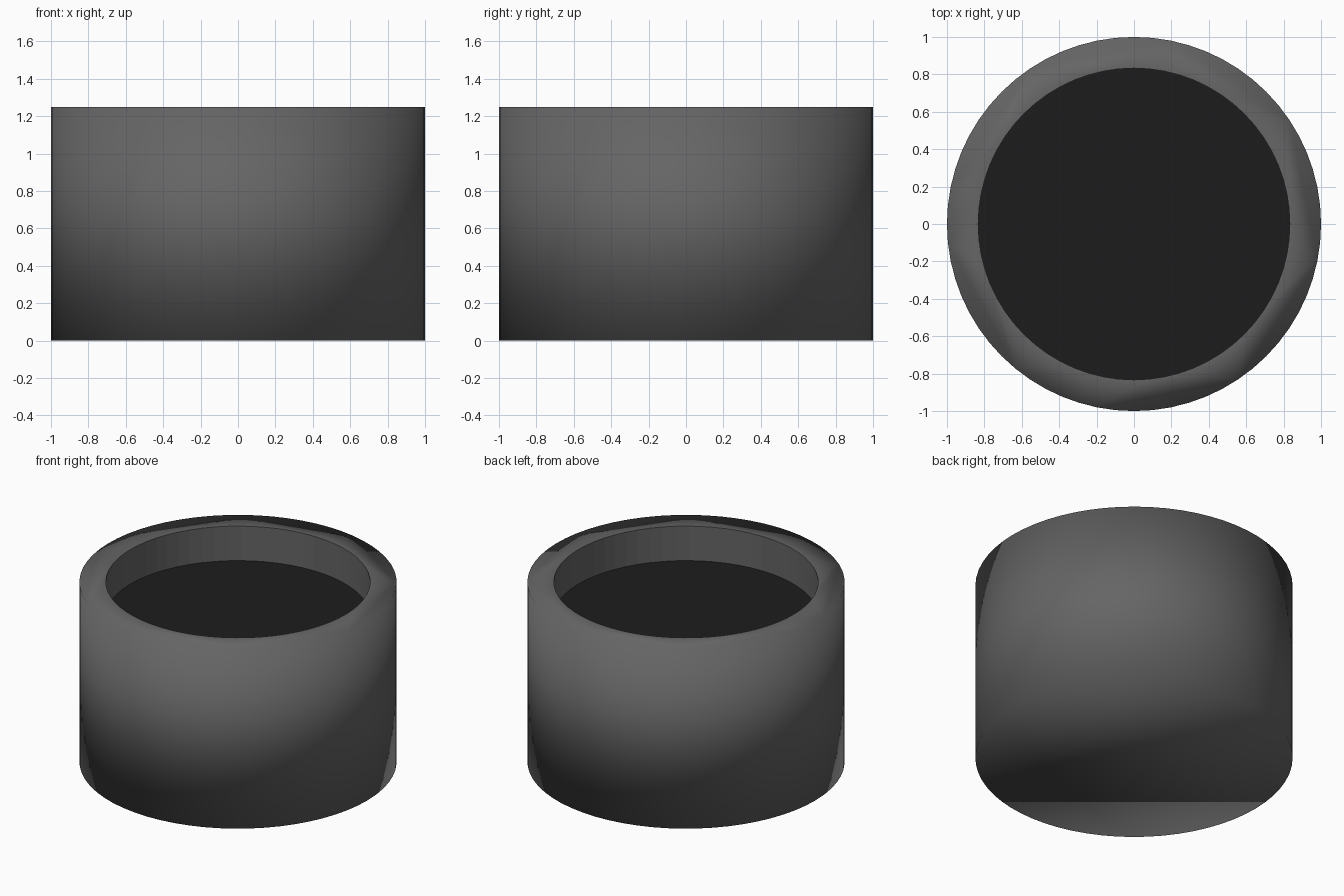
import bpy

if "Cube" in bpy.data.objects:
    bpy.data.objects.remove(bpy.data.objects["Cube"])

SEGMENTS = 64
HEIGHT = 1.25
WELL_RADIUS = 0.833
FLOOR_Z = 1.01


def material(name, shade):
    mat = bpy.data.materials.new(name)
    mat.diffuse_color = (shade, shade, shade, 1)
    mat.use_nodes = True
    mat.node_tree.nodes["Principled BSDF"].inputs["Base Color"].default_value = mat.diffuse_color
    return mat


shell_mat = material("dark_grey", 0.13)
floor_mat = material("near_black", 0.012)


def cylinder(name, radius, bottom, top):
    bpy.ops.mesh.primitive_cylinder_add(
        vertices=SEGMENTS, radius=radius, depth=top - bottom,
        location=(0, 0, (bottom + top) / 2))
    obj = bpy.context.object
    obj.name = name
    obj.data.materials.append(shell_mat)
    obj.data.materials.append(floor_mat)
    return obj


# Solid drum, softly shaded across its rim and base
drum = cylinder("drum_body", 1, 0, HEIGHT)
drum.data.polygons.foreach_set("use_smooth", [True] * len(drum.data.polygons))

# Cutter for the shallow well; its bottom becomes the black floor
cutter = cylinder("well_cutter", WELL_RADIUS, FLOOR_Z, HEIGHT + 0.2)
cutter.hide_render = True
cutter.data.polygons.foreach_set("use_smooth", [False] * len(cutter.data.polygons))
for face in cutter.data.polygons:
    if face.normal.z < -0.9:
        face.material_index = 1

# Recess the top of the drum
well = drum.modifiers.new("well", 'BOOLEAN')
well.operation = 'DIFFERENCE'
well.solver = 'EXACT'
well.object = cutter
bpy.context.view_layer.objects.active = drum
bpy.ops.object.modifier_apply(modifier=well.name)
bpy.data.objects.remove(cutter)
